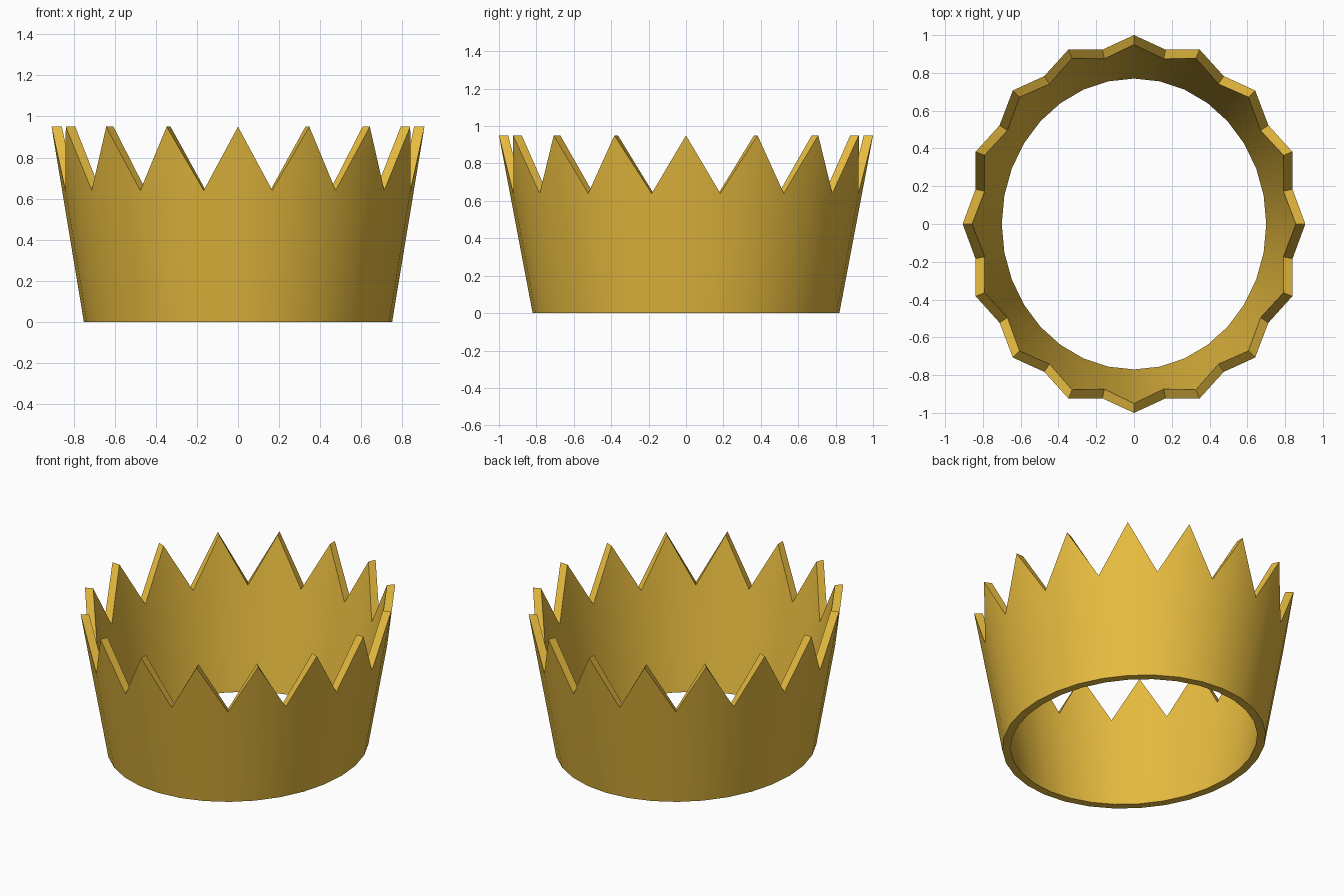
import bpy, bmesh, math

if "Cube" in bpy.data.objects:
    bpy.data.objects.remove(bpy.data.objects["Cube"])

POINTS = 16                      # spikes around the rim
H, VALLEY = 0.95, 0.64           # spike tip and notch heights
THICK = 0.05


def ring_point(a, z, inset):
    # flared elliptical wall
    t = z / H
    rx = 0.75 + 0.157 * t - inset
    ry = 0.82 + 0.18 * t - inset
    return (rx * math.cos(a), ry * math.sin(a), z)


# crown band: outer and inner walls, spiky rim and flat base
bm = bmesh.new()
n = POINTS * 2
cols = []
for i in range(n):
    a = 2 * math.pi * i / n
    top = H if i % 2 == 0 else VALLEY
    profile = [(0, 0), (top, 0), (top, THICK), (0, THICK)]
    cols.append([bm.verts.new(ring_point(a, z, inset)) for z, inset in profile])
for i in range(n):
    p, q = cols[i], cols[(i + 1) % n]
    for k in range(4):
        m = (k + 1) % 4
        bm.faces.new((p[k], q[k], q[m], p[m]))
bmesh.ops.recalc_face_normals(bm, faces=bm.faces)

mesh = bpy.data.meshes.new("crown_band")
bm.to_mesh(mesh)
bm.free()
crown = bpy.data.objects.new("crown_band", mesh)
bpy.context.collection.objects.link(crown)

# gold colour
gold = bpy.data.materials.new("gold")
gold.diffuse_color = (0.8, 0.5, 0.05, 1)
gold.use_nodes = True
gold.node_tree.nodes["Principled BSDF"].inputs["Base Color"].default_value = gold.diffuse_color
mesh.materials.append(gold)

bpy.context.view_layer.objects.active = crown
crown.select_set(True)
bpy.ops.object.shade_smooth_by_angle(angle=math.radians(30))
